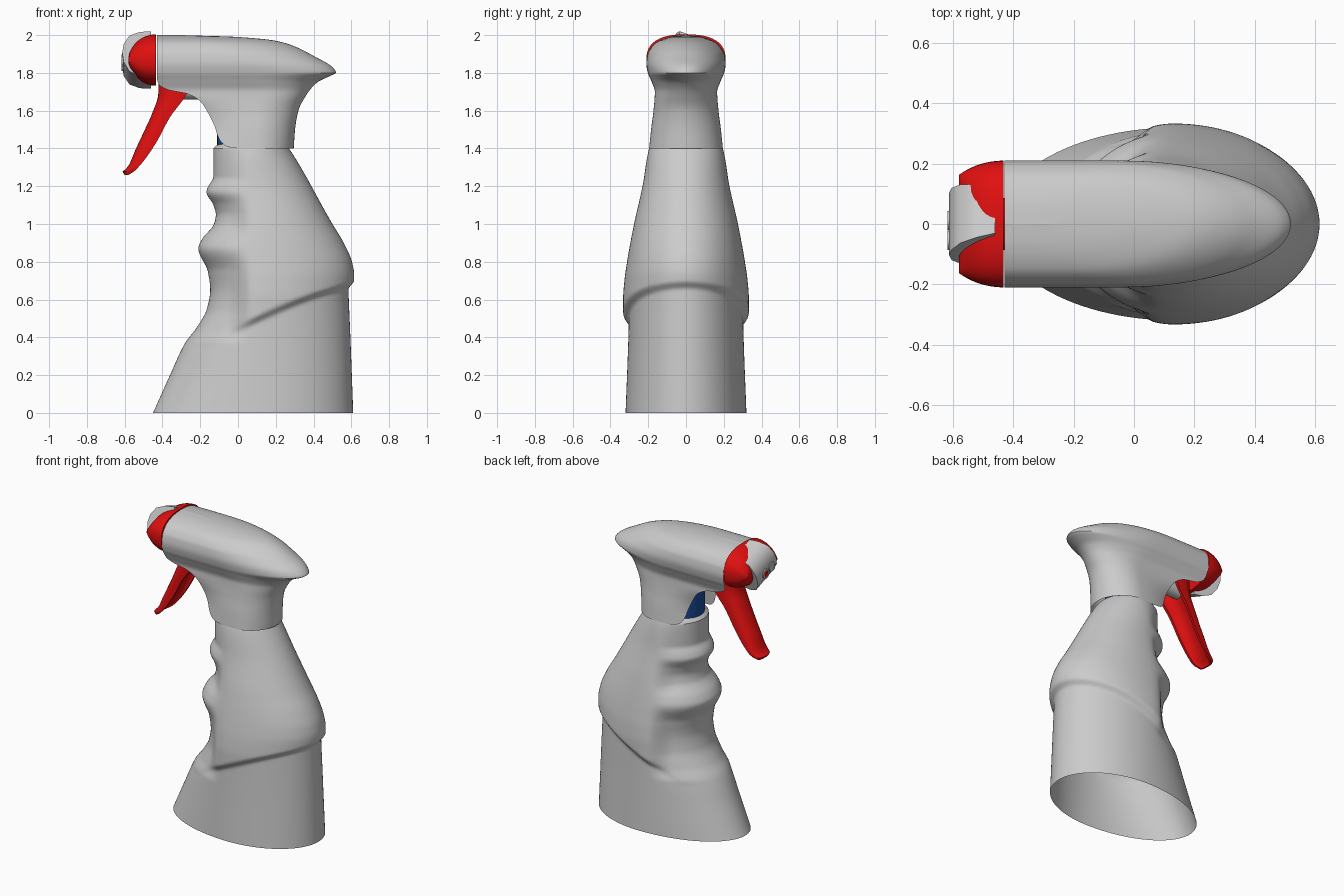
import bpy, bmesh, math
from mathutils import Matrix, Vector

if "Cube" in bpy.data.objects:
    bpy.data.objects.remove(bpy.data.objects["Cube"])


def material(name, rgb):
    m = bpy.data.materials.new(name)
    m.diffuse_color = (*rgb, 1)
    m.use_nodes = True
    m.node_tree.nodes["Principled BSDF"].inputs["Base Color"].default_value = m.diffuse_color
    return m


GREY = material("light_grey", (0.60, 0.60, 0.60))
RED = material("red", (0.75, 0.005, 0.005))
BLUE = material("blue", (0.01, 0.07, 0.32))


def curve(pts):
    """Smooth monotone interpolation through (position, value) pairs."""
    d = [(b[1] - a[1]) / (b[0] - a[0]) for a, b in zip(pts, pts[1:])]
    m = [d[0]] + [2 * p * q / (p + q) if p * q > 0 else 0 for p, q in zip(d, d[1:])] + [d[-1]]

    def f(t):
        t = min(max(t, pts[0][0]), pts[-1][0])
        i = next(k for k in range(len(d)) if t <= pts[k + 1][0])
        (a, u), (b, v) = pts[i], pts[i + 1]
        h, s = b - a, (t - a) / (b - a)
        return (u * (1 + 2 * s) * (1 - s) ** 2 + m[i] * h * s * (1 - s) ** 2
                + v * s * s * (3 - 2 * s) + m[i + 1] * h * s * s * (s - 1))
    return f


def smooth(t):
    t = min(max(t, 0), 1)
    return t * t * (3 - 2 * t)


def finish(name, bm, mat, angle=35):
    bmesh.ops.remove_doubles(bm, verts=bm.verts, dist=1e-5)
    bmesh.ops.recalc_face_normals(bm, faces=bm.faces)
    me = bpy.data.meshes.new(name)
    bm.to_mesh(me)
    bm.free()
    ob = bpy.data.objects.new(name, me)
    bpy.context.collection.objects.link(ob)
    me.materials.append(mat)
    bpy.ops.object.select_all(action='DESELECT')
    ob.select_set(True)
    bpy.context.view_layer.objects.active = ob
    bpy.ops.object.shade_smooth_by_angle(angle=math.radians(angle))
    return ob


def loft(name, rings, mat, closed=True, cap_first=False, cap_last=False, angle=35):
    bm = bmesh.new()
    rows = [[bm.verts.new(p) for p in r] for r in rings]
    n = len(rows[0])
    for a, b in zip(rows, rows[1:]):
        for i in range(n if closed else n - 1):
            j = (i + 1) % n
            bm.faces.new((a[i], a[j], b[j], b[i]))
    if cap_first:
        bm.faces.new(rows[0][::-1])
    if cap_last:
        bm.faces.new(rows[-1])
    return finish(name, bm, mat, angle)


def cylinder(name, mat, loc, r, depth, axis='Z'):
    bm = bmesh.new()
    rot = Matrix.Rotation(math.pi / 2, 4, 'Y') if axis == 'X' else Matrix()
    bmesh.ops.create_cone(bm, cap_ends=True, segments=40, radius1=r, radius2=r, depth=depth,
                          matrix=Matrix.Translation(loc) @ rot)
    return finish(name, bm, mat)


# Bottle: egg-shaped sections, finger grooves on the left, diagonal step on the sides
left = curve([(0, -.45), (.2, -.36), (.37, -.28), (.45, -.22), (.55, -.165), (.65, -.147), (.75, -.16),
              (.87, -.21), (.92, -.19), (1, -.127), (1.05, -.117), (1.1, -.13), (1.17, -.167),
              (1.2, -.157), (1.25, -.13), (1.4, -.13), (1.425, -.10)])
ungrooved = curve([(0, -.45), (.37, -.28), (.87, -.21), (1.17, -.167), (1.4, -.13), (1.43, -.1)])
right_low = curve([(0, .61), (.4, .595), (.64, .585), (.8, .58)])
right_up = curve([(0, .61), (.6, .608), (.73, .615), (.8, .603), (.9, .56), (1, .50), (1.4, .27), (1.425, .25)])
wide_low = curve([(0, .32), (.4, .305), (.8, .295)])
wide_up = curve([(0, .32), (.33, .307), (.42, .317), (.52, .333), (.6, .333), (.7, .326), (.8, .312),
                 (1, .275), (1.2, .23), (1.4, .195), (1.425, .18)])
middle = curve([(0, .14), (.6, .13), (1, .12), (1.4, .07), (1.43, .07)])
step = curve([(-.17, .34), (0, .44), (.2, .54), (.4, .62), (.6, .68)])


def bottle_ring(z, n=112):
    ring = []
    xl, xm = left(z), middle(z)
    groove = max(xl - ungrooved(z), 0)
    for k in range(n):
        a = 2 * math.pi * k / n
        c, s = math.cos(a), math.sin(a)
        x = xm + c * ((right_low(z) - xm) if c > 0 else (xm - xl))
        t = smooth((z - step(x)) / .05 + .5)
        if c > 0:
            x = xm + c * (right_low(z) * (1 - t) + right_up(z) * t - xm)
        w = wide_low(z) * (1 - t) + wide_up(z) * t
        ring.append((x, s * w * (1 - 2 * groove * smooth((.07 - x) / .12)), z))
    return ring


loft("bottle", [bottle_ring(1.4 * i / 130) for i in range(131)] + [bottle_ring(1.415), bottle_ring(1.425)],
     GREY, cap_last=True)

# Spray head shell: U-shaped sections, open towards the trigger
h_left = curve([(1.4, 0), (1.41, -.06), (1.45, -.1), (1.52, -.125), (1.6, -.165), (1.65, -.2), (1.69, -.27),
                (1.71, -.37), (1.74, -.42), (1.78, -.43), (2, -.43)])
h_right = curve([(1.4, .295), (1.5, .302), (1.6, .32), (1.68, .36), (1.75, .42), (1.785, .49), (1.8, .52),
                 (1.83, .5), (1.89, .4), (1.94, .3), (1.97, .2), (1.99, 0), (2, -.3)])
h_wide = curve([(1.4, .195), (1.5, .185), (1.6, .172), (1.7, .165), (1.76, .185), (1.8, .202), (1.85, .21),
                (1.9, .203), (1.93, .187), (1.96, .16), (1.98, .12), (1.995, .06), (2, 0)])
h_start = curve([(1.4, .1), (1.65, .1), (1.8, 0), (1.9, -.08), (1.97, -.2), (2, -.38)])


def head_ring(z):
    xl, xs, xr, w = h_left(z), h_start(z), h_right(z), h_wide(z)
    half = []
    for i in range(12):
        x = xl + (xs - xl) * i / 12
        bend = math.sqrt(1 - min(max((.08 - x) / .36, 0), .9) ** 2)
        t = smooth((1.68 - z) / .2)
        half.append((x, w * (1 - t + t * bend), z))
    half += [(xs + (xr - xs) * math.sin(a), w * math.cos(a), z)
             for a in (math.pi / 2 * i / 20 for i in range(21))]
    return half + [(x, -y, z) for x, y, z in half[-2::-1]]


head_z = [1.4 + .5 * i / 70 for i in range(70)] + [2 - .1 * (1 - i / 24) ** 2 for i in range(25)]
loft("spray_head", [head_ring(z) for z in head_z], GREY, closed=False)

# Red end cap with rounded sides
CZ = 1.868
cap = []
for i in range(17):
    t = math.sin(math.pi / 2 * i / 16)
    hz, hy = .132 * math.sqrt(max(1 - t * t, 0)) + .004, .21 * math.sqrt(1 - (.63 * t) ** 2)
    ring = []
    for k in range(48):
        c, s = math.cos(math.tau * k / 48), math.sin(math.tau * k / 48)
        ring.append((-.433 - .147 * t, math.copysign(abs(c) ** .8, c) * hy,
                     CZ + math.copysign(abs(s) ** .8, s) * hz))
    cap.append(ring)
loft("end_cap", cap, RED, cap_first=True, cap_last=True)

# Nozzle block: rounded side profile, wider at the front, turned about its axis
profile = [(-.46, -.132), (-.52, -.125), (-.575, -.10), (-.605, -.05), (-.613, 0), (-.605, .05),
           (-.575, .10), (-.52, .125), (-.46, .132)]
TURN = Matrix.Translation((0, 0, CZ)) @ Matrix.Rotation(math.radians(-20), 4, 'X')
rings = []
for s in (-1, 1):
    rings.append([TURN @ Vector((x, s * (.08 + .2 * (-.46 - x)), z)) for x, z in profile])
loft("nozzle", rings, GREY, cap_first=True, cap_last=True)

# Two nozzle rims, one with a red outlet
for name, y, mat in (("outlet", 0.02, RED), ("side_outlet", -.05, GREY)):
    for part, r0, r1, m in (("rim", .032, .022, GREY), ("disc", .022, 0, mat)):
        x0 = -.618 if part == "rim" else -.616
        rr = [(x0 + .02, r0), (x0, r0), (x0, r1)] + ([(x0 + .02, r1)] if r1 else [])
        loft(f"{name}_{part}", [[TURN @ Vector((x, y + r * math.cos(k * math.tau / 24),
                                                -.02 + r * math.sin(k * math.tau / 24)))
                                 for k in range(24)] for x, r in rr], m)

# Trigger: curved channel, hollow at the back
t_front = curve([(1.26, -.60), (1.275, -.612), (1.3, -.585), (1.4, -.54), (1.485, -.50), (1.58, -.457),
                 (1.69, -.422), (1.8, -.42)])
t_back = curve([(1.26, -.58), (1.28, -.548), (1.42, -.44), (1.565, -.36), (1.69, -.27), (1.8, -.22)])
t_wide = curve([(1.26, .055), (1.29, .078), (1.5, .088), (1.8, .11)])
rings = []
for i in range(33):
    z = 1.26 + .54 * i / 32
    f, b, w = t_front(z), t_back(z), t_wide(z)
    angles = [math.pi * (k / 16 - .5) for k in range(17)]
    outer = [(b - (b - f) * math.cos(a) ** .6 if abs(a) < 1.57 else b, w * math.sin(a), z) for a in angles]
    inner = [(b - (b - f) * .55 * math.cos(a), w * .82 * math.sin(a), z) for a in angles[::-1]]
    rings.append(outer + inner)
loft("trigger", rings, RED, cap_first=True, cap_last=True)

# Pump inside the head
cylinder("pump_collar", BLUE, (.04, 0, 1.52), .15, .24)
cylinder("pump_body", BLUE, (-.02, 0, 1.69), .14, .14)
cylinder("pump_piston", GREY, (-.24, 0, 1.71), .05, .24, 'X')
